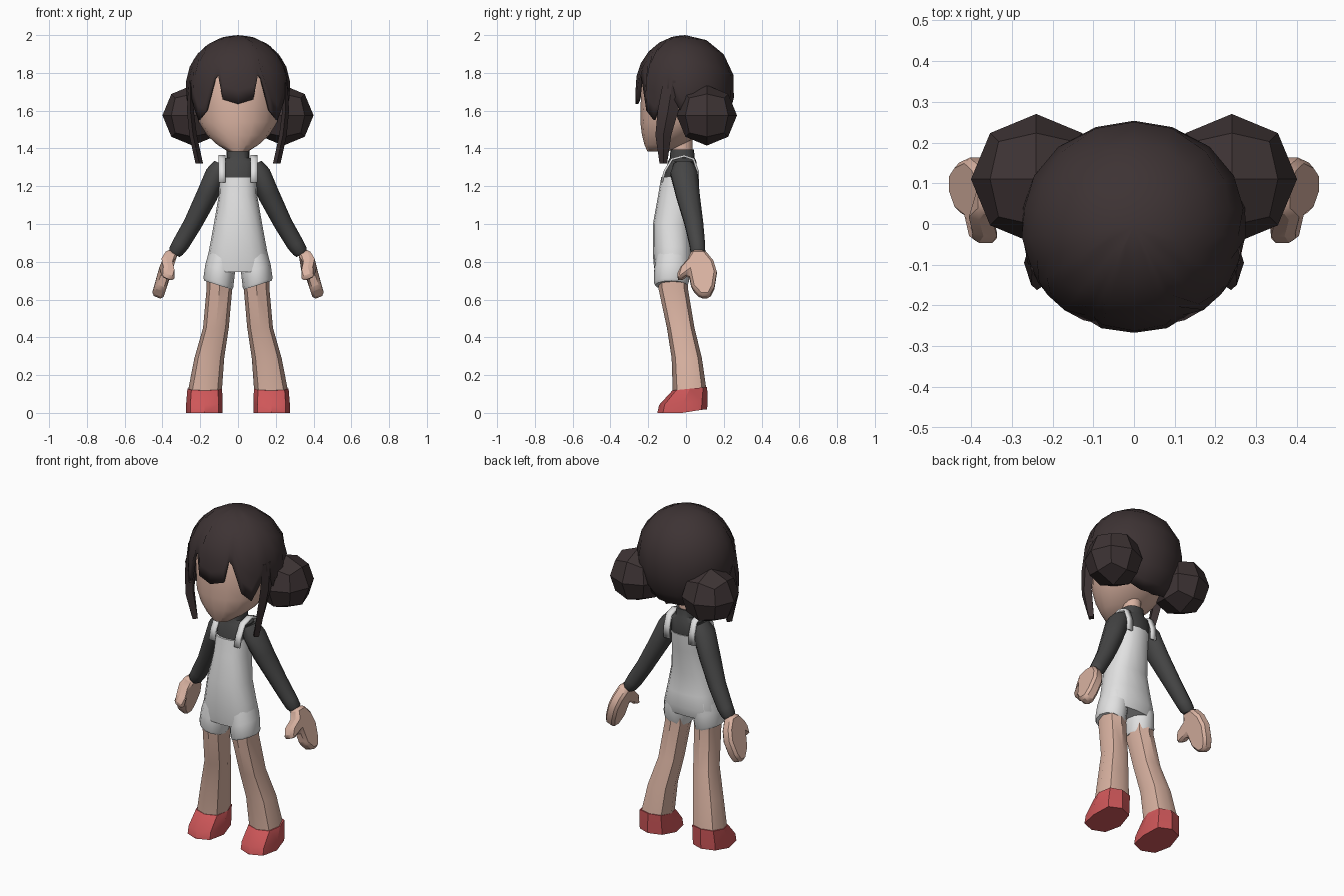
import bpy
import bmesh
from math import sin, cos, acos, pi, radians, copysign

if "Cube" in bpy.data.objects:
    bpy.data.objects.remove(bpy.data.objects["Cube"], do_unlink=True)


def material(name, rgb):
    m = bpy.data.materials.new(name)
    m.use_nodes = True
    m.diffuse_color = (*rgb, 1)
    m.node_tree.nodes["Principled BSDF"].inputs["Base Color"].default_value = (*rgb, 1)
    return m


SKIN = material("skin", (0.70, 0.45, 0.36))
HAIR = material("dark brown hair", (0.047, 0.033, 0.034))
SHIRT = material("charcoal shirt", (0.06, 0.06, 0.06))
CLOTH = material("pale overalls", (0.75, 0.75, 0.75))
RED = material("red shoes", (0.62, 0.095, 0.10))


def finish(name, bm, mat, angle=35):
    bmesh.ops.recalc_face_normals(bm, faces=bm.faces)
    me = bpy.data.meshes.new(name)
    bm.to_mesh(me)
    bm.free()
    me.materials.append(mat)
    ob = bpy.data.objects.new(name, me)
    bpy.context.collection.objects.link(ob)
    bpy.ops.object.select_all(action="DESELECT")
    ob.select_set(True)
    bpy.context.view_layer.objects.active = ob
    bpy.ops.object.shade_smooth_by_angle(angle=radians(angle))
    return ob


def skin_rows(bm, rows, closed):
    """Bridge equal-length rows of vertices with quads."""
    for a, b in zip(rows, rows[1:]):
        n = len(a)
        for i in range(n if closed else n - 1):
            j = (i + 1) % n
            bm.faces.new((a[i], a[j], b[j], b[i]))


def loft(name, rings, mat, side=1, n=12, tilt=(0, 0), power=1.0, angle=35):
    """Rings are (x, y, z, rx, ry); tilt leans each ring's plane along x and y."""
    bm = bmesh.new()
    rows = []
    for cx, cy, cz, rx, ry in rings:
        row = []
        for i in range(n):
            a = 2 * pi * i / n
            dx = rx * copysign(abs(cos(a)) ** power, cos(a))
            dy = ry * copysign(abs(sin(a)) ** power, sin(a))
            row.append(bm.verts.new((side * (cx + dx), cy + dy,
                                     cz + tilt[0] * dx + tilt[1] * dy)))
        rows.append(row)
    skin_rows(bm, rows, True)
    bm.faces.new(rows[0])
    bm.faces.new(rows[-1])
    return finish(name, bm, mat, angle)


def solidify(ob, thickness, offset):
    m = ob.modifiers.new("thickness", "SOLIDIFY")
    m.thickness = thickness
    m.offset = offset


# Head with a tapering chin
loft("head", [(0, 0, 1.92, .10, .10), (0, 0, 1.84, .20, .20), (0, -.01, 1.74, .235, .228),
              (0, -.02, 1.62, .222, .22), (0, -.045, 1.54, .208, .197),
              (0, -.08, 1.47, .165, .153), (0, -.115, 1.42, .11, .105),
              (0, -.15, 1.385, .055, .055)], SKIN, n=16, angle=50)

# Hair cap: (degrees from the front, height of the lower edge)
FRINGE = [(0, 1.635), (17, 1.66), (23, 1.79), (27, 1.77), (38, 1.60), (50, 1.55), (58, 1.62),
          (70, 1.72), (84, 1.60), (100, 1.53), (118, 1.49), (138, 1.47), (160, 1.46), (180, 1.46)]
columns = FRINGE + [(360 - a, z) for a, z in FRINGE[-2:0:-1]]
bm = bmesh.new()
rows, steps = [], 7
for k in range(1, steps + 1):
    row = []
    for deg, low in columns:
        a = radians(deg)
        t = acos((low - 1.73) / .27) * k / steps
        hold = .95 if cos(a) > .3 else .45
        r = sin(t) if t < pi / 2 else sin(t) + hold * (1 - sin(t))
        row.append(bm.verts.new((.278 * r * sin(a), -.005 - .262 * r * cos(a), 1.73 + .27 * cos(t))))
    rows.append(row)
skin_rows(bm, rows, True)
crown = bm.verts.new((0, -.005, 2.0))
for i in range(len(columns)):
    bm.faces.new((crown, rows[0][i - 1], rows[0][i]))
solidify(finish("hair_cap", bm, HAIR, 40), .014, -1)

# Neck and shirt body
loft("neck", [(0, -.02, 1.36, .052, .055), (0, -.02, 1.46, .052, .055)], SKIN)
loft("shirt_body", [(0, -.02, 1.395, .06, .062), (0, -.02, 1.35, .062, .066),
                    (0, -.02, 1.33, .10, .075), (0, -.03, 1.25, .095, .088),
                    (0, -.04, 1.12, .09, .085)], SHIRT, n=16, power=.8)

# Overalls body
loft("overalls_body", [(0, -.034, 1.25, .098, .097), (0, -.048, 1.15, .102, .10),
                       (0, -.075, 1.0, .128, .10), (0, -.07, .88, .15, .105),
                       (0, -.065, .80, .166, .108), (0, -.07, .745, .165, .095)],
     CLOTH, n=16, power=.85)

STRAP = [(-.128, 1.22), (-.112, 1.28), (-.075, 1.342), (-.01, 1.36),
         (.04, 1.343), (.062, 1.28), (.063, 1.21)]
# Hand outline as (y, z), thumb pointing forward
HAND = [(.03, .855), (.10, .855), (.145, .80), (.163, .74), (.15, .66), (.125, .612),
        (.075, .612), (.03, .66), (.015, .735), (-.03, .70), (-.052, .72), (-.03, .765), (.01, .81)]

for side, label in ((1, "left"), (-1, "right")):
    # Round hair bun
    bm = bmesh.new()
    bmesh.ops.create_cube(bm, size=2)
    bmesh.ops.subdivide_edges(bm, edges=bm.edges[:], cuts=1, use_grid_fill=True)
    for v in bm.verts:
        v.co = v.co.normalized() * .16
        v.co.x += side * .24
        v.co.y += .11
        v.co.z += 1.575
    finish(label + "_hair_bun", bm, HAIR, 33)

    # Long lock beside the face
    loft(label + "_hair_lock", [(.250, -.07, 1.76, .012, .05), (.252, -.095, 1.60, .018, .055),
                                (.238, -.12, 1.47, .02, .042), (.205, -.12, 1.32, .02, .02)],
         HAIR, side, n=4, angle=30)

    # Shoulder strap
    bm = bmesh.new()
    rows = [[bm.verts.new((side * x, y, z)) for x in (.066, .102)] for y, z in STRAP]
    skin_rows(bm, rows, False)
    solidify(finish(label + "_strap", bm, CLOTH), .012, 0)

    # Sleeve with a rounded cuff
    loft(label + "_sleeve", [(.085, -.012, 1.315, .04, .055), (.115, -.01, 1.265, .052, .075),
                             (.165, .01, 1.15, .051, .066), (.24, .042, 1.0, .044, .052),
                             (.305, .06, .89, .041, .043), (.328, .063, .855, .036, .041),
                             (.336, .064, .838, .026, .03)],
         SHIRT, side, n=10, tilt=(.49, 0), angle=45)

    # Mitten hand, leaning outward along the arm
    bm = bmesh.new()
    faces = []
    for half in (-1, 1):
        ring = []
        for y, z in HAND:
            x = .35 + (.85 - z) * .33 + half * .03 - (.025 if y < 0 else 0)
            ring.append(bm.verts.new((side * x, y, z + half * .012)))
        faces.append(ring)
        bm.faces.new(ring)
    skin_rows(bm, faces, True)
    hand = finish(label + "_hand", bm, SKIN, 30)
    bevel = hand.modifiers.new("soft edge", "BEVEL")
    bevel.width = .014
    bevel.segments = 1
    bevel.limit_method = "ANGLE"

    # Shorts leg with a turned hem
    loft(label + "_shorts_leg", [(.085, -.068, .83, .07, .09), (.095, -.072, .76, .078, .096),
                                 (.104, -.078, .69, .079, .092), (.104, -.078, .676, .074, .086)],
         CLOTH, side, n=12, tilt=(.32, 0), angle=45)

    # Bare leg
    loft(label + "_leg", [(.097, -.07, .74, .068, .08), (.098, -.068, .66, .068, .078),
                          (.117, -.028, .45, .068, .073), (.152, .004, .29, .079, .080),
                          (.176, .02, .11, .090, .09)],
         SKIN, side, n=8, power=.85, angle=40)

    # Wedge-toed shoe
    loft(label + "_shoe", [(.176, .02, .128, .092, .092), (.178, -.014, .055, .096, .128),
                           (.178, -.02, .006, .097, .132)],
         RED, side, n=8, tilt=(0, .10), power=.75, angle=30)
    shoe = bpy.context.object
    for v in shoe.data.vertices:
        if v.co.z < .025:
            v.co.z = max(0, v.co.z) if v.co.y > .05 else 0
